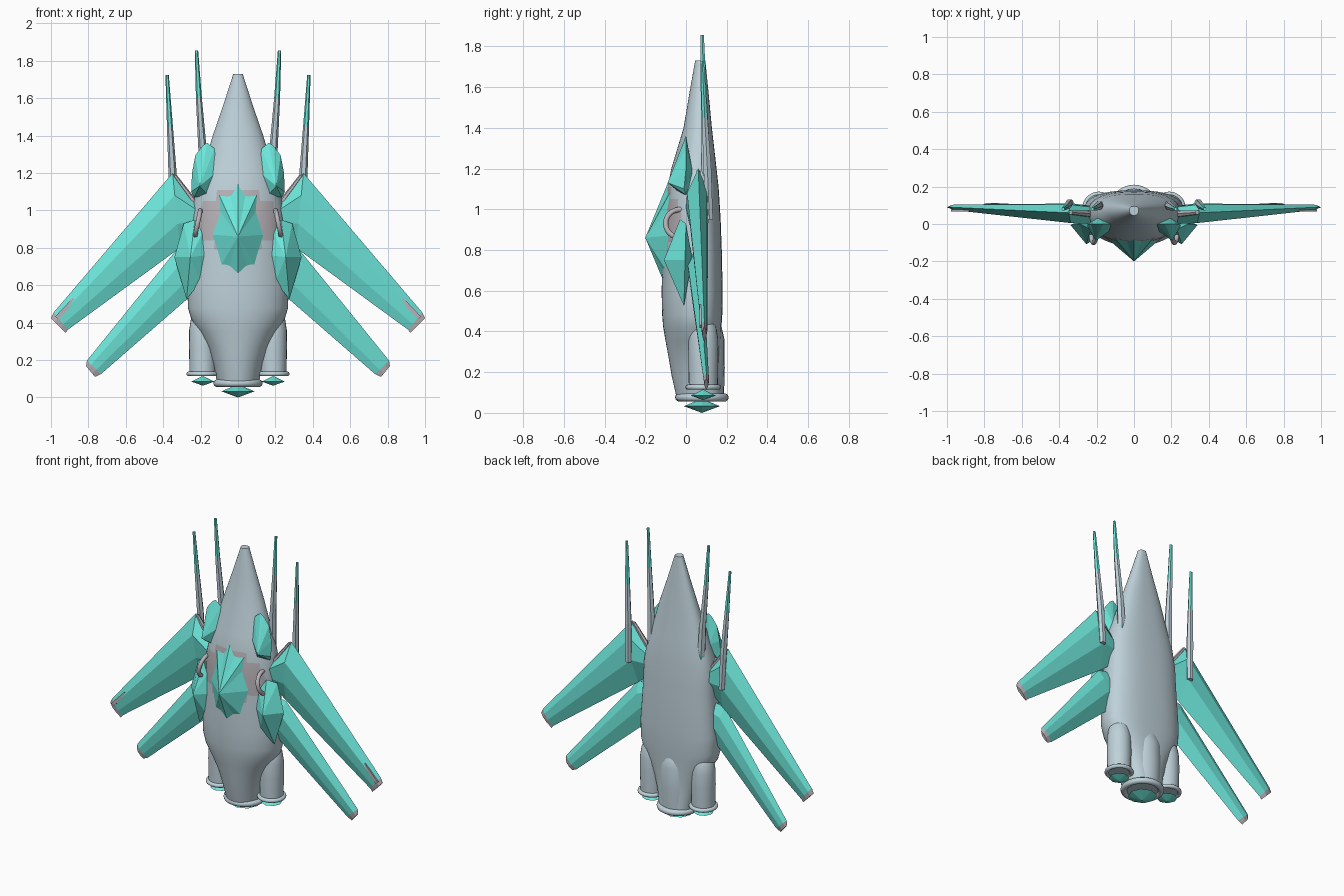
import bpy, bmesh, math
from mathutils import Vector, Matrix

if "Cube" in bpy.data.objects:
    bpy.data.objects.remove(bpy.data.objects["Cube"])


def material(name, rgb):
    m = bpy.data.materials.new(name)
    m.diffuse_color = (*rgb, 1)
    m.use_nodes = True
    m.node_tree.nodes["Principled BSDF"].inputs["Base Color"].default_value = m.diffuse_color
    return m


PALE = material("pale blue grey", (0.52, 0.64, 0.70))
GREY = material("warm grey", (0.48, 0.45, 0.48))
TEAL = material("teal", (0.155, 0.80, 0.71))


def make(name, verts, faces, mats, rule=None, smooth=None):
    """Mesh object with outward normals; rule(face centre) picks the material."""
    me = bpy.data.meshes.new(name)
    me.from_pydata(verts, [], faces)
    for m in mats:
        me.materials.append(m)
    bm = bmesh.new()
    bm.from_mesh(me)
    bmesh.ops.recalc_face_normals(bm, faces=bm.faces)
    if rule:
        for f in bm.faces:
            f.material_index = rule(f.calc_center_median())
    bm.to_mesh(me)
    bm.free()
    ob = bpy.data.objects.new(name, me)
    bpy.context.collection.objects.link(ob)
    if smooth:
        bpy.ops.object.select_all(action='DESELECT')
        ob.select_set(True)
        bpy.context.view_layer.objects.active = ob
        bpy.ops.object.shade_smooth_by_angle(angle=math.radians(smooth))
    return ob


def loft(name, rings, mats, rule=None, smooth=None):
    n = len(rings[0])
    verts = [p for r in rings for p in r]
    faces = [(i * n + j, i * n + (j + 1) % n, (i + 1) * n + (j + 1) % n, (i + 1) * n + j)
             for i in range(len(rings) - 1) for j in range(n)]
    faces += [tuple(range(n)), tuple(range(len(verts) - n, len(verts)))]
    return make(name, verts, faces, mats, rule, smooth)


def circle(x, y, z, r, n, turn=0):
    return [(x + r * math.cos(2 * math.pi * k / n + turn),
             y + r * math.sin(2 * math.pi * k / n + turn), z) for k in range(n)]


def torus(name, centre, major, minor, mat, rot=None):
    rot = rot or Matrix()
    n, m = 32, 10
    verts = []
    for i in range(n):
        a = 2 * math.pi * i / n
        for j in range(m):
            b = 2 * math.pi * j / m
            r = major + minor * math.cos(b)
            p = Vector((r * math.cos(a), r * math.sin(a), minor * math.sin(b)))
            verts.append(rot @ p + Vector(centre))
    faces = [(i * m + j, i * m + (j + 1) % m, (i + 1) % n * m + (j + 1) % m, (i + 1) % n * m + j)
             for i in range(n) for j in range(m)]
    make(name, verts, faces, [mat], smooth=60)


def crystal(name, rim, front, back=None):
    """Faceted gem: a rim loop fanned to a front and a back point."""
    n = len(rim)
    verts = rim + [front] + ([back] if back else [])
    faces = [(i, (i + 1) % n, n + k) for k in range(len(verts) - n) for i in range(n)]
    make(name, verts, faces, [TEAL])


# Hull: height, half width, front y, back y
HULL = [(1.73, .025, .045, .095), (1.56, .08, .015, .112), (1.4, .135, -.012, .127),
        (1.2, .195, -.072, .15), (1.11, .225, -.09, .16), (1.05, .236, -.097, .164),
        (1.0, .245, -.103, .167), (.95, .248, -.106, .17), (.9, .25, -.109, .172),
        (.84, .253, -.111, .174), (.79, .255, -.113, .176), (.6, .27, -.12, .18),
        (.48, .268, -.117, .178), (.42, .25, -.112, .174), (.35, .205, -.1, .172),
        (.27, .162, -.085, .17), (.18, .132, -.07, .173), (.07, .11, -.045, .18)]
rings = []
for z, w, yf, yb in HULL:
    yc, ring = yf + .58 * (yb - yf), []
    for k in range(48):
        c, s = math.cos(2 * math.pi * k / 48), math.sin(2 * math.pi * k / 48)
        e = .78 if s > 0 else 1
        x = w * math.copysign(abs(c) ** e, c)
        y = yc + (yb - yc) * s ** e if s > 0 else yc + (yc - yf) * s
        ring.append((x, y, z))
    rings.append(ring)
# Oval warm grey surround of the canopy
loft("hull", rings, [PALE, GREY],
     lambda c: int(c.y < .02 and (c.x / .215) ** 2 + ((c.z - .945) / .165) ** 2 < 1), 40)

# Engines: pods, collars and exhaust gems
engines = [(0, .078, .07, .108, .088, .02), (-.188, .085, .12, .071, .062, .013),
           (.188, .085, .12, .071, .062, .013)]
for x, y, z, r, gem, tube in engines:
    prof = [(z, r), (z + .15, r * 1.04), (.36, r * 1.03), (.42, r * .9), (.47, r * .55), (.5, .005)]
    loft("engine_pod", [circle(x, y, h, q, 24) for h, q in prof], [PALE], smooth=40)
    torus("engine_collar", (x, y, z + .006), r + .004, tube, PALE)
    low, mid, top = (0, .033, .07) if x == 0 else (.063, .085, .115)
    crystal("exhaust_gem", circle(x, y, mid, gem, 8), (x, y, low), (x, y, top))

# Canopy gem on the front
half = [(.05, -.06, 1.14), (.12, -.055, 1.125), (.10, -.085, 1.0),
        (.135, -.085, .87), (.095, -.098, .70), (.05, -.105, .69)]
rim = [(0, -.06, 1.2)] + half + [(0, -.11, .645)] + [(-x, y, z) for x, y, z in reversed(half)]
crystal("canopy_gem", rim, (0, -.2, .86))


def wing(name, s, sections):
    """Sections: leading (x, z), trailing (x, z), middle y, half thickness."""
    rings = []
    for (lx, lz), (tx, tz), y, t in sections:
        def at(f, dy):
            return (s * (lx + f * (tx - lx)), y + dy, lz + f * (tz - lz))
        rings.append([at(0, 0), at(.3, -t), at(.68, -t * .75), at(1, 0), at(.6, t * .9), at(.25, t * .8)])
    ob = loft(name, rings, [TEAL, GREY])
    # Grey tip cap
    for i, f in enumerate(ob.data.polygons):
        if i >= 6 * (len(rings) - 2):
            f.material_index = 1


for s in (-1, 1):
    wing("upper_wing", s, [((.235, 1.055), (.2, .89), .05, .05), ((.35, 1.2), (.31, .80), .06, .055),
                           ((.985, .455), (.91, .362), .09, .016), ((1.0, .425), (.922, .345), .09, .011)])
    wing("lower_wing", s, [((.2, .82), (.18, .61), .05, .035), ((.32, .8), (.25, .545), .05, .04),
                           ((.808, .197), (.733, .125), .1, .015), ((.812, .168), (.765, .11), .1, .01)])

    # Slit plate near the upper wing tip
    a, b = Vector((.875, .525)), Vector((.97, .425))
    d = Vector((.008, .0075))
    pts = [a + d, b + d, b - d, a - d]
    loft("wing_tip_slit", [[(s * p.x, y, p.y) for p in pts] for y in (.0675, .0765)], [GREY])

    # Shoulder gems
    up = [(.125, 1.33, .0), (.165, 1.362, 0), (.19, 1.345, 0), (.228, 1.295, 0), (.246, 1.2, 0),
          (.25, 1.1, -.01), (.235, 1.07, 0), (.16, 1.08, -.03), (.12, 1.2, -.03)]
    crystal("shoulder_gem", [(s * x, y, z) for x, z, y in up],
            (s * .205, -.09, 1.13), (s * .19, .035, 1.17))
    # Flank gems
    low = [(.23, .95, -.03), (.29, .93, 0), (.34, .75, -.005), (.275, .525, -.01),
           (.2, .62, -.05), (.172, .76, -.06), (.19, .88, -.05)]
    crystal("flank_gem", [(s * x, y, z) for x, z, y in low],
            (s * .255, -.108, .75), (s * .27, .03, .76))

    # Side hoop and grey edging along the wing root
    torus("side_hoop", (s * .216, -.03, .93), .07, .013, GREY,
          Matrix.Rotation(s * math.radians(78), 4, 'Y'))
    loft("wing_root_edge", [circle(s * .225, .055, 1.03, .02, 6), circle(s * .245, .055, 1.062, .018, 6),
                            circle(s * .34, .062, 1.19, .012, 6)], [GREY])

    # Spikes: z, x, y, radius
    inner = [(1.0, .182, .1, .022), (1.13, .183, .1, .026), (1.3, .188, .096, .023),
             (1.6, .209, .086, .016), (1.855, .222, .08, .009)]
    outer = [(.95, .342, .115, .02), (1.2, .35, .105, .022), (1.45, .364, .092, .016),
             (1.725, .379, .08, .009)]
    loft("inner_spike", [circle(s * x, y, z, r, 6) for z, x, y, r in inner], [PALE, TEAL],
         lambda c: int(c.z > 1.6 or c.z < 1.13))
    loft("outer_spike", [circle(s * x, y, z, r, 6) for z, x, y, r in outer], [PALE, TEAL],
         lambda c: int(c.z > 1.45))
